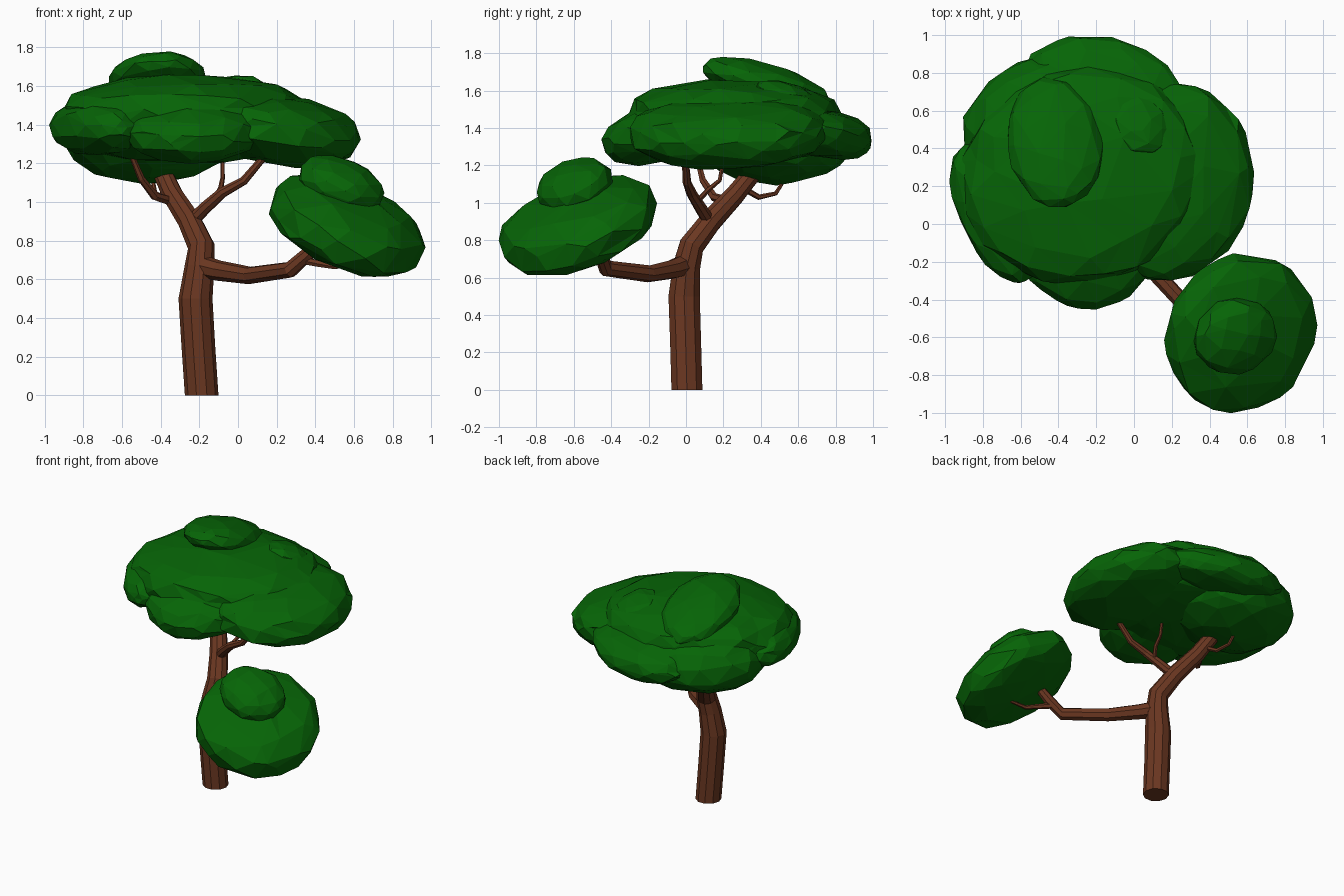
import bpy, bmesh, math, random
from mathutils import Vector, Matrix

if "Cube" in bpy.data.objects:
    bpy.data.objects.remove(bpy.data.objects["Cube"])

random.seed(4)

def material(name, rgb):
    m = bpy.data.materials.new(name)
    m.diffuse_color = (*rgb, 1)
    m.use_nodes = True
    m.node_tree.nodes["Principled BSDF"].inputs["Base Color"].default_value = m.diffuse_color
    return m

LEAF = material("leaf green", (0.002, 0.13, 0.002))
BARK = material("bark brown", (0.145, 0.038, 0.015))

def add_object(name, bm, mat):
    me = bpy.data.meshes.new(name)
    bm.normal_update()
    bm.to_mesh(me)
    bm.free()
    me.materials.append(mat)
    ob = bpy.data.objects.new(name, me)
    bpy.context.collection.objects.link(ob)
    return ob

def limb(name, path, sides=8):
    """Tapered faceted tube through (x, y, z, radius) points."""
    bm = bmesh.new()
    pts = [Vector(p[:3]) for p in path]
    prev, rot, rings = Vector((0, 0, 1)), Matrix.Identity(3), []
    for i, p in enumerate(pts):
        t = (pts[min(i + 1, len(pts) - 1)] - pts[max(i - 1, 0)]).normalized()
        if i == 0 and p.z == 0:
            t = Vector((0, 0, 1))
        rot = prev.rotation_difference(t).to_matrix() @ rot
        prev = t
        r = path[i][3]
        rings.append([bm.verts.new(p + rot @ Vector((
            r * math.cos(math.tau * k / sides), r * math.sin(math.tau * k / sides), 0)))
            for k in range(sides)])
    for a, b in zip(rings, rings[1:]):
        for k in range(sides):
            j = (k + 1) % sides
            bm.faces.new((a[k], a[j], b[j], b[k]))
    bm.faces.new(rings[0][::-1])
    bm.faces.new(rings[-1])
    return add_object(name, bm, BARK)

def foliage(name, centre, radii, turn=0, normal=(0, 0, 1), tris=0.5, power=2.3):
    """Flattened, irregular leaf clump with flat facets."""
    bm = bmesh.new()
    bmesh.ops.create_icosphere(bm, subdivisions=3, radius=1)
    tilt = Vector((0, 0, 1)).rotation_difference(Vector(normal)).to_matrix()
    spin = Matrix.Rotation(math.radians(turn), 3, 'Z')
    for v in bm.verts:
        c = v.co.normalized()
        c /= (math.hypot(c.x, c.y) ** power + abs(c.z) ** power) ** (1 / power)
        c *= random.uniform(0.97, 1.03)
        v.co = Vector(centre) + tilt @ spin @ Vector([a * r for a, r in zip(c, radii)])
    ob = add_object(name, bm, LEAF)
    dec = ob.modifiers.new("facets", 'DECIMATE')
    dec.ratio = tris
    return ob

# Trunk and branches
limb("trunk", [(-.188, .005, 0, .087), (-.205, -.002, .25, .087), (-.22, -.01, .5, .088),
               (-.2, .003, .66, .077), (-.19, .03, .77, .07), (-.25, .13, .9, .062),
               (-.34, .26, 1.04, .055), (-.39, .35, 1.15, .05), (-.41, .39, 1.22, .045)], 10)
limb("lower_branch", [(-.2, 0, .67, .06), (-.1, -.07, .645, .053), (.06, -.2, .62, .046),
                      (.27, -.43, .65, .043), (.36, -.455, .73, .037), (.44, -.48, .82, .03)])
limb("lower_branch_twig", [(.33, -.44, .7, .022), (.42, -.49, .68, .018),
                           (.5, -.54, .665, .014), (.62, -.56, .68, .01)], 6)
limb("upper_branch", [(-.25, .13, .89, .035), (-.17, .08, .97, .033), (-.08, .03, 1.05, .028),
                      (.03, .005, 1.11, .023), (.14, -.005, 1.24, .018)])
limb("upper_branch_twig", [(-.13, .055, 1.0, .016), (-.09, .12, 1.07, .014),
                           (-.08, .18, 1.12, .012), (-.08, .2, 1.23, .01)], 6)
limb("left_twig", [(-.33, .25, 1.0, .027), (-.43, .15, 1.03, .023),
                   (-.5, .09, 1.12, .019), (-.55, .06, 1.24, .014)], 6)
limb("back_twig", [(-.36, .3, 1.08, .018), (-.4, .39, 1.03, .015),
                   (-.43, .48, 1.05, .012), (-.45, .55, 1.16, .009)], 6)

# Large upper canopy
foliage("canopy_centre", (-.27, .26, 1.43), (.65, .58, .225), 10, tris=.7, power=2.5)
foliage("canopy_left_back", (-.46, .48, 1.34), (.45, .41, .24), 20, power=2)
foliage("canopy_right", (.2, .22, 1.375), (.43, .53, .18), -8, (.15, -.03, 1))
foliage("canopy_front", (-.24, -.12, 1.38), (.36, .33, .155), 0, (0, -.25, 1))
foliage("canopy_left", (-.735, .06, 1.385), (.19, .4, .14), 24)
foliage("canopy_back", (-.16, .72, 1.375), (.43, .27, .13), -14, (0, .2, 1))
foliage("canopy_cap", (-.42, .43, 1.63), (.25, .36, .115), 8, (0, .29, 1), .4, 2)
foliage("canopy_small_cap", (.02, .53, 1.54), (.165, .19, .1), 20, (.15, .35, 1), .4)

# Low side clump
foliage("low_clump", (.565, -.58, .88), (.415, .435, .175), 0, (.42, -.36, 1), .4, 2.4)
foliage("low_clump_cap", (.535, -.595, 1.09), (.225, .205, .12), 0, (.4, -.36, 1), .35)
